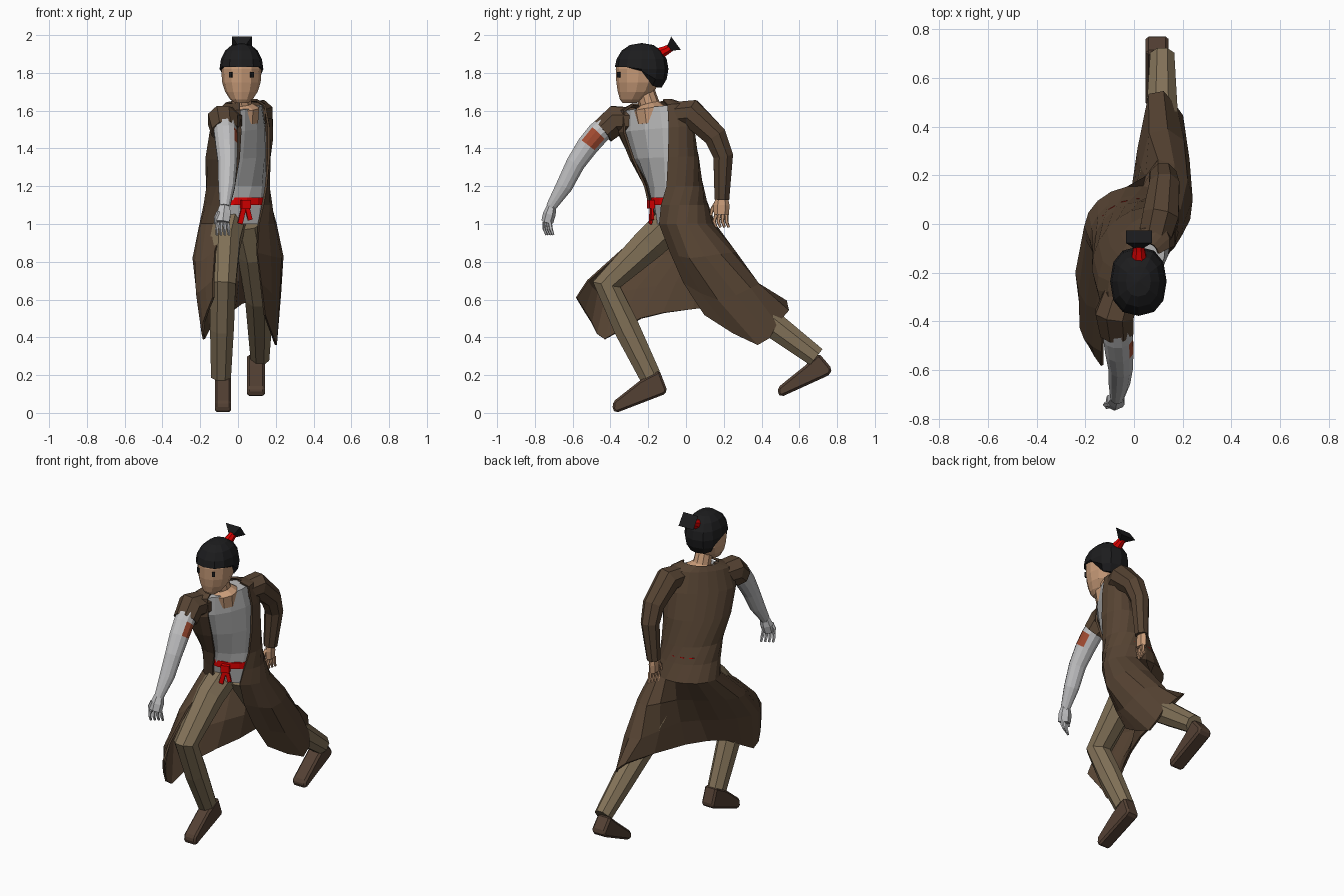
import bpy, bmesh, math
from mathutils import Vector, Matrix

if "Cube" in bpy.data.objects:
    bpy.data.objects.remove(bpy.data.objects["Cube"])

def material(name, r, g, b):
    m = bpy.data.materials.new(name)
    m.diffuse_color = (r, g, b, 1)
    m.use_nodes = True
    m.node_tree.nodes["Principled BSDF"].inputs["Base Color"].default_value = m.diffuse_color
    return m

COAT = material("coat brown", .094, .057, .033)
PANTS = material("trouser khaki", .225, .168, .098)
SHIRT = material("shirt grey", .47, .47, .47)
METAL = material("pale metal", .52, .52, .53)
SKIN = material("skin", .58, .33, .19)
HAIR = material("black hair", .012, .012, .013)
RED = material("red cloth", .72, .0, .0)
MARK = material("rust mark", .36, .07, .03)
SHOE = material("shoe leather", .088, .052, .034)

def finish(name, bm, mats):
    bmesh.ops.recalc_face_normals(bm, faces=bm.faces)
    me = bpy.data.meshes.new(name)
    bm.to_mesh(me)
    bm.free()
    for m in mats:
        me.materials.append(m)
    ob = bpy.data.objects.new(name, me)
    bpy.context.collection.objects.link(ob)
    return ob

def loft(name, rows, mats, closed=True, rule=None):
    """Skin a list of equal-length point rows; closed rows are capped."""
    bm = bmesh.new()
    vs = [[bm.verts.new(p) for p in row] for row in rows]
    n = len(rows[0])
    for a, b in zip(vs, vs[1:]):
        for i in range(n if closed else n - 1):
            j = (i + 1) % n
            f = bm.faces.new((a[i], a[j], b[j], b[i]))
            if rule and rule(f.calc_center_median()):
                f.material_index = 1
    if closed:
        bm.faces.new(vs[0])
        bm.faces.new(vs[-1])
    return finish(name, bm, mats)

def tube(name, pts, mats, n=8, fx=1, fy=1, rule=None):
    """Limb along points (x, y, z, radius), fx/fy squash the section."""
    P = [Vector(p[:3]) for p in pts]
    rows = []
    for i, p in enumerate(P):
        t = Vector()
        if i:
            t += (p - P[i - 1]).normalized()
        if i < len(P) - 1:
            t += (P[i + 1] - p).normalized()
        t.normalize()
        s = (Vector((1, 0, 0)) - t * t.x).normalized()
        o = t.cross(s)
        r = pts[i][3]
        ang = [2 * math.pi * (k + .5) / n for k in range(n)]
        rows.append([p + s * math.cos(a) * r * fx + o * math.sin(a) * r * fy for a in ang])
    return loft(name, rows, mats, True, rule)

def box(name, c, size, mat, rz=0, ry=0):
    bm = bmesh.new()
    bmesh.ops.create_cube(bm, size=1, matrix=Matrix.Translation(c)
                          @ Matrix.Rotation(rz, 4, 'Z') @ Matrix.Rotation(ry, 4, 'Y')
                          @ Matrix.Diagonal((*size, 1)))
    return finish(name, bm, [mat])

# Twisted torso sections: z, cx, cy, half width, half depth, twist, front opening (degrees)
RINGS = [(1.645, .02, -.18, .11, .07, 60, 55), (1.615, .02, -.18, .19, .09, 60, 44),
         (1.50, .01, -.16, .22, .12, 58, 39), (1.35, 0, -.115, .20, .14, 50, 37),
         (1.20, 0, -.065, .175, .14, 35, 35), (1.10, 0, -.04, .18, .15, 20, 31),
         (1.00, 0, -.01, .20, .16, 10, 25)]

def section(ring, scale, n, opening=None, dz=0):
    z, cx, cy, rx, ry, tw, op = ring
    tw = math.radians(tw)
    row = []
    for k in range(n):
        if opening:
            phi = (2 * k / (n - 1) - 1) * (math.pi - math.radians(op))
        else:
            phi = 2 * math.pi * k / n
        lx, ly = rx * scale * math.sin(phi), ry * scale * math.cos(phi)
        row.append((cx + lx * math.cos(tw) - ly * math.sin(tw),
                    cy + lx * math.sin(tw) + ly * math.cos(tw),
                    z + dz + lx * max(0, z - 1.2) * .25))
    return row

def refine(row):
    """Insert a smooth midpoint between neighbouring points."""
    p = [Vector(q) for q in row]
    p = [2 * p[0] - p[1]] + p + [2 * p[-1] - p[-2]]
    out = []
    for i in range(1, len(p) - 2):
        out += [p[i], (p[i] + p[i + 1]) * .5625 - (p[i - 1] + p[i + 2]) * .0625]
    return out + [p[-2]]

# Long open coat: torso sections, then draped skirt rows (right front edge round the back to left front edge)
THIGH = [(-.12, -.34, .86), (-.19, -.33, .80), (-.235, -.20, .82), (-.15, -.02, .85), (0, .10, .86),
         (.10, .26, .85), (.215, .18, .84), (.225, .02, .82), (.10, -.08, .85)]
KNEE = [(-.13, -.52, .70), (-.20, -.47, .64), (-.215, -.36, .64), (-.13, -.15, .67), (0, .06, .70),
        (.065, .37, .69), (.20, .34, .66), (.215, .17, .60), (.12, -.01, .69)]
HEM = [(-.13, -.58, .61), (-.18, -.50, .48), (-.18, -.43, .39), (-.12, -.24, .50), (-.02, .04, .55),
       (.06, .53, .59), (.17, .48, .47), (.20, .38, .36), (.14, .10, .52)]
coat = loft("long_coat", [section(r, 1, 17, True) for r in RINGS]
            + [refine(r) for r in (THIGH, KNEE, HEM)], [COAT], False)
mod = coat.modifiers.new("thickness", 'SOLIDIFY')
mod.thickness, mod.offset = .012, 0

# Shirt and belt
loft("shirt", [section(r, .9, 12) for r in RINGS[1:]], [SHIRT])
loft("belt", [section(RINGS[5], .94, 16, dz=d) for d in (.04, 0)], [RED])
box("belt_knot", (.04, -.185, 1.105), (.05, .03, .045), RED, .3)
box("belt_tail_right", (.022, -.185, 1.05), (.026, .012, .10), RED, .3, .25)
box("belt_tail_left", (.055, -.18, 1.06), (.024, .012, .08), RED, .3, -.25)

# Sleeves
tube("left_sleeve", [(.08, -.07, 1.58, .07), (.11, .03, 1.585, .08), (.125, .155, 1.465, .066),
                     (.12, .197, 1.36, .057), (.10, .19, 1.13, .042)], [COAT])
tube("right_cap_sleeve", [(-.04, -.26, 1.545, .075), (-.08, -.37, 1.55, .085),
                          (-.07, -.44, 1.49, .074)], [COAT])

# Metal arm with a rust mark on its inner side
tube("metal_arm", [(-.07, -.40, 1.54, .06), (-.065, -.465, 1.48, .063), (-.06, -.52, 1.415, .06),
                   (-.055, -.585, 1.32, .052), (-.06, -.645, 1.20, .046), (-.07, -.715, 1.09, .028)],
     [METAL, MARK], 12,
     rule=lambda c: -.53 < c.y < -.44 and 1.40 < c.z < 1.475 and c.x > -.03)

def hand(name, wrist, palm, axis, drop, mat, fx, fy):
    w, p, ax, d = Vector(wrist), Vector(palm), Vector(axis), Vector(drop)
    tube(name + "_palm", [(*w, .03), (*((w + p) / 2), .042), (*p, .04)], [mat], 6, fx, fy)
    for i in range(4):
        b = p + ax * (i - 1.5) * .019
        m = b + d * .55 + ax * (i - 1.5) * .004
        e = m + Vector((0, .012, d.z * .5))
        tube(f"{name}_finger_{i + 1}", [(*b, .011), (*m, .010), (*e, .007)], [mat], 5)
    t = w.lerp(p, .4) - ax * .03
    tube(name + "_thumb", [(*t, .013), (*(t - ax * .018 + d * .5), .011),
                           (*(t - ax * .02 + d), .007)], [mat], 5)

hand("left_hand", (.10, .19, 1.15), (.10, .187, 1.05), (.3, .95, 0), (0, -.01, -.065), SKIN, .6, 1)
hand("metal_hand", (-.07, -.71, 1.10), (-.08, -.735, 1.01), (.9, .5, 0), (0, .005, -.065), METAL, 1, .8)

# Trousers
tube("right_trouser_leg", [(-.04, -.05, 1.03, .10), (-.07, -.19, .90, .095), (-.08, -.42, .68, .08),
                           (-.085, -.315, .45, .074), (-.09, -.19, .195, .062)], [PANTS], 8, .92)
tube("left_trouser_leg", [(.05, -.02, 1.02, .11), (.085, .07, .85, .10), (.11, .26, .62, .085),
                          (.115, .47, .46, .074), (.116, .69, .295, .058)], [PANTS], 8, .92)

# Shoes: side profiles (y, z) extruded across x
def shoe(name, profile, x, w):
    bm = bmesh.new()
    a = bm.faces.new([bm.verts.new((x - w / 2, y, z)) for y, z in profile])
    ext = bmesh.ops.extrude_face_region(bm, geom=[a])
    bmesh.ops.translate(bm, vec=(w, 0, 0),
                        verts=[v for v in ext["geom"] if isinstance(v, bmesh.types.BMVert)])
    ob = finish(name, bm, [SHOE])
    b = ob.modifiers.new("rounding", 'BEVEL')
    b.width, b.segments = .014, 1

shoe("right_shoe", [(-.245, .17), (-.14, .225), (-.10, .12), (-.11, .10), (-.37, 0), (-.39, .02),
                    (-.385, .06)], -.08, .085)
shoe("left_shoe", [(.63, .25), (.705, .315), (.772, .235), (.765, .205), (.725, .185), (.505, .085),
                   (.485, .10), (.487, .135)], .095, .095)

# Neck and head
tube("neck", [(.03, -.185, 1.53, .08), (.025, -.19, 1.605, .092), (.02, -.195, 1.635, .055),
              (.018, -.225, 1.73, .05)], [SKIN], 10)
HEAD = [(1.64, -.30, .035, .035), (1.66, -.285, .06, .065), (1.70, -.265, .086, .096),
        (1.75, -.255, .102, .114), (1.82, -.25, .107, .122), (1.88, -.245, .098, .115)]
loft("head", [[(.018 + rx * math.sin(k * math.pi / 6), cy - ry * math.cos(k * math.pi / 6), z)
               for k in range(12)] for z, cy, rx, ry in HEAD], [SKIN])
for side, s in (("right", -1), ("left", 1)):
    box(side + "_eye", (.018 + s * .056, -.356, 1.79), (.018, .009, .03), HAIR, s * .62)

# Hair cap: squarish ball trimmed along a hairline that drops toward the nape
bm = bmesh.new()
bmesh.ops.create_uvsphere(bm, u_segments=12, v_segments=8, radius=1)
for v in bm.verts:
    x, y = (math.copysign(abs(c) ** .85, c) for c in v.co.xy)
    v.co = Vector((.018 + x * .116, -.235 + y * .142, 1.82 + v.co.z * .138))
    drop = min(1, max(0, (v.co.y + .25) / .09))
    v.co.z = max(v.co.z, 1.83 - .12 * drop)
finish("hair_cap", bm, [HAIR])
tube("hair_tie", [(.02, -.145, 1.90, .034), (.02, -.105, 1.92, .026), (.02, -.078, 1.935, .022)], [RED], 8)
tube("hair_tuft", [(.02, -.09, 1.93, .024), (.02, -.053, 1.957, .068)], [HAIR], 4, 1.1, .9)
